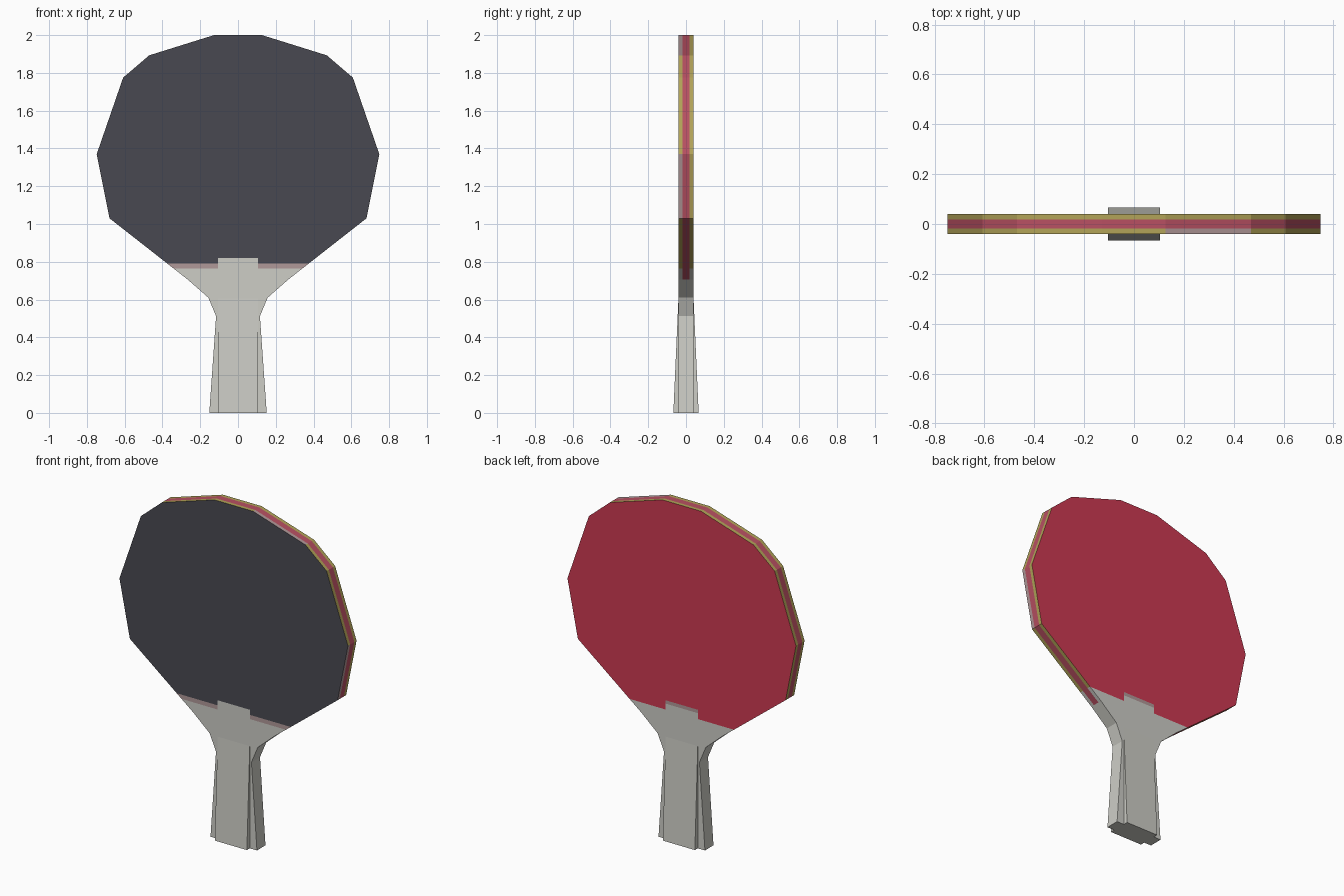
import bpy, bmesh

if "Cube" in bpy.data.objects:
    bpy.data.objects.remove(bpy.data.objects["Cube"])


def srgb(r, g, b):
    def lin(c):
        c /= 255
        return c / 12.92 if c <= 0.04045 else ((c + 0.055) / 1.055) ** 2.4
    return (lin(r), lin(g), lin(b), 1)


COLOURS = {
    "pale_grey": srgb(205, 205, 198),
    "charcoal": srgb(73, 73, 81),
    "rubber_red": srgb(205, 58, 82),
    "edge_rose": srgb(184, 80, 98),
    "edge_gold": srgb(178, 163, 88),
    "dusty_pink": srgb(176, 152, 152),
}
NAMES = list(COLOURS)
GREY, BLACK, RED, ROSE, GOLD, PINK = range(6)
MATS = []
for n, c in COLOURS.items():
    m = bpy.data.materials.new(n)
    m.diffuse_color = c
    m.use_nodes = True
    m.node_tree.nodes["Principled BSDF"].inputs["Base Color"].default_value = m.diffuse_color
    MATS.append(m)

TAB = 0.105   # half width of the handle plate
Y = 0.04      # half thickness of the blade
LAYER = 0.019  # half thickness of the middle ply


def finish(name, bm, rule):
    bmesh.ops.recalc_face_normals(bm, faces=bm.faces)
    me = bpy.data.meshes.new(name)
    for m in MATS:
        me.materials.append(m)
    for f in bm.faces:
        f.material_index = rule(f.calc_center_median(), f.normal)
    bm.to_mesh(me)
    bm.free()
    ob = bpy.data.objects.new(name, me)
    bpy.context.collection.objects.link(ob)
    return ob


def loft(name, rows, rule, cap_first=False, cap_last=False):
    """Stack rings of (half width, height); each ring is split into colour columns."""
    bm = bmesh.new()
    rings = []
    for w, z in rows:
        pts = [(-w, -Y), (-TAB, -Y), (TAB, -Y), (w, -Y), (w, -LAYER), (w, LAYER),
               (w, Y), (TAB, Y), (-TAB, Y), (-w, Y), (-w, LAYER), (-w, -LAYER)]
        rings.append([bm.verts.new((x, y, z)) for x, y in pts])
    for a, b in zip(rings, rings[1:]):
        for i in range(12):
            j = (i + 1) % 12
            bm.faces.new((a[i], a[j], b[j], b[i]))
    # end caps as three strips, one for each ply
    for on, r in ((cap_first, rings[0]), (cap_last, rings[-1])):
        if on:
            bm.faces.new((r[0], r[1], r[2], r[3], r[4], r[11]))
            bm.faces.new((r[11], r[4], r[5], r[10]))
            bm.faces.new((r[10], r[5], r[6], r[7], r[8], r[9]))
    return finish(name, bm, rule)


def shoulder(z):
    """Point on the straight lower edge of the blade."""
    return (0.265 + (0.68 - 0.265) * (z - 0.705) / (1.03 - 0.705), z)


def blade_colour(c, n):
    if abs(n.y) > 0.9:
        if abs(c.x) < TAB:  # tongue of the handle running up the face
            if c.z < 0.80 or (n.y < 0 and c.z < 0.82):
                return GREY
            if c.z < 0.82:
                return PINK
        elif c.z < 0.765:
            return GREY
        elif c.z < 0.79 and n.y < 0:
            return PINK
        return BLACK if n.y < 0 else RED
    # layered rim
    if abs(c.y) < LAYER:
        return ROSE
    if c.z < 0.765:
        return GREY
    if c.y < 0 and c.x > 0.13 and (1.03 < c.z < 1.4 or c.z > 1.89):
        return PINK
    return GOLD


# Blade with rubber faces and layered rim
loft("blade",
     [shoulder(z) for z in (0.705, 0.765, 0.79, 0.80, 0.82, 1.03)]
     + [(0.748, 1.37), (0.608, 1.775), (0.47, 1.893), (0.127, 2.0)],
     blade_colour, cap_last=True)

# Flared handle core
loft("handle_core", [(0.152, 0), (0.116, 0.512), (0.157, 0.61), (0.265, 0.705)],
     lambda c, n: GREY, cap_first=True)

# Wedge shaped grip plates on both sides of the handle
for name, s in (("front_grip", -1), ("back_grip", 1)):
    bm = bmesh.new()
    sides = [[bm.verts.new((x, s * y, z)) for y, z in ((Y, 0), (0.067, 0), (Y, 0.605))]
             for x in (-TAB, TAB)]
    a, b = sides
    bm.faces.new(a)
    bm.faces.new(b)
    for i in range(3):
        j = (i + 1) % 3
        if j:  # leave the hidden face against the core open
            bm.faces.new((a[i], a[j], b[j], b[i]))
    ob = finish(name, bm, lambda c, n: GREY)
